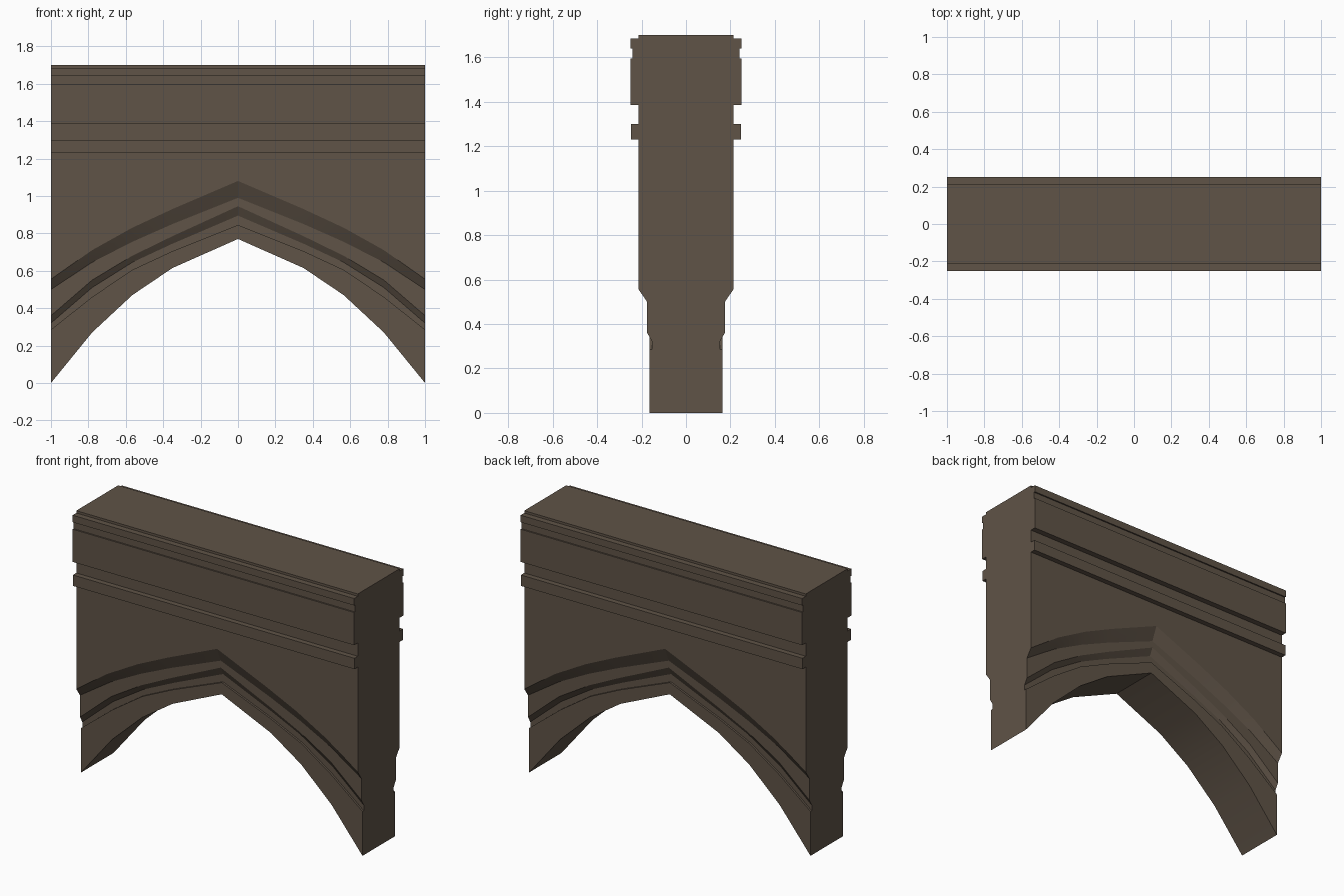
import bpy, bmesh, math

if "Cube" in bpy.data.objects:
    bpy.data.objects.remove(bpy.data.objects["Cube"])

# One flat stone colour
stone = bpy.data.materials.new("brown stone")
stone.diffuse_color = (0.115, 0.087, 0.063, 1)
stone.use_nodes = True
stone.node_tree.nodes["Principled BSDF"].inputs["Base Color"].default_value = stone.diffuse_color

# Stations across the left half of the arch, and arch-following curves:
# (half depth, heights at each station), from the soffit upward
XS = [-1, -0.78, -0.565, -0.35, 0]
ARCH = [
    (0.165, [0.00, 0.27, 0.47, 0.615, 0.77]),     # soffit edge
    (0.165, [0.285, 0.46, 0.605, 0.705, 0.845]),  # groove lip
    (0.152, [0.285, 0.46, 0.605, 0.705, 0.845]),  # groove bottom
    (0.152, [0.32, 0.51, 0.645, 0.745, 0.895]),   # lower chamfer start
    (0.175, [0.36, 0.55, 0.68, 0.785, 0.945]),    # lower chamfer end
    (0.175, [0.50, 0.645, 0.755, 0.85, 0.99]),    # upper chamfer start
    (0.213, [0.555, 0.71, 0.83, 0.93, 1.08]),     # upper chamfer end
]
# Straight string course and cornice above: (half depth, height)
CORNICE = [(0.213, 1.23), (0.247, 1.23), (0.247, 1.30), (0.213, 1.30),
           (0.213, 1.385), (0.25, 1.385), (0.25, 1.595), (0.241, 1.595),
           (0.241, 1.64), (0.25, 1.64), (0.25, 1.685), (0.213, 1.685),
           (0.213, 1.70)]


def section(bm, x, i):
    """Closed cross-section of the wall at one station."""
    half = [(d, zs[i]) for d, zs in ARCH] + CORNICE
    loop = [(-d, z) for d, z in half] + [(d, z) for d, z in reversed(half)]
    return [bm.verts.new((x, y, z)) for y, z in loop]


# Arch wall: loft the mirrored stations and cap both ends
bm = bmesh.new()
stations = [(x, i) for i, x in enumerate(XS)]
stations += [(-x, i) for x, i in reversed(stations[:-1])]
rings = [section(bm, x, i) for x, i in stations]
for a, b in zip(rings, rings[1:]):
    for k in range(len(a)):
        n = (k + 1) % len(a)
        bm.faces.new((a[k], a[n], b[n], b[k]))
bm.faces.new(rings[0])
bm.faces.new(rings[-1])
bmesh.ops.recalc_face_normals(bm, faces=bm.faces[:])
mesh = bpy.data.meshes.new("arch_wall")
bm.to_mesh(mesh)
bm.free()
mesh.materials.append(stone)
wall = bpy.data.objects.new("arch_wall", mesh)
bpy.context.collection.objects.link(wall)

# Smooth along the arch curve, sharp at the mouldings
bpy.context.view_layer.objects.active = wall
wall.select_set(True)
bpy.ops.object.shade_smooth_by_angle(angle=math.radians(18))
